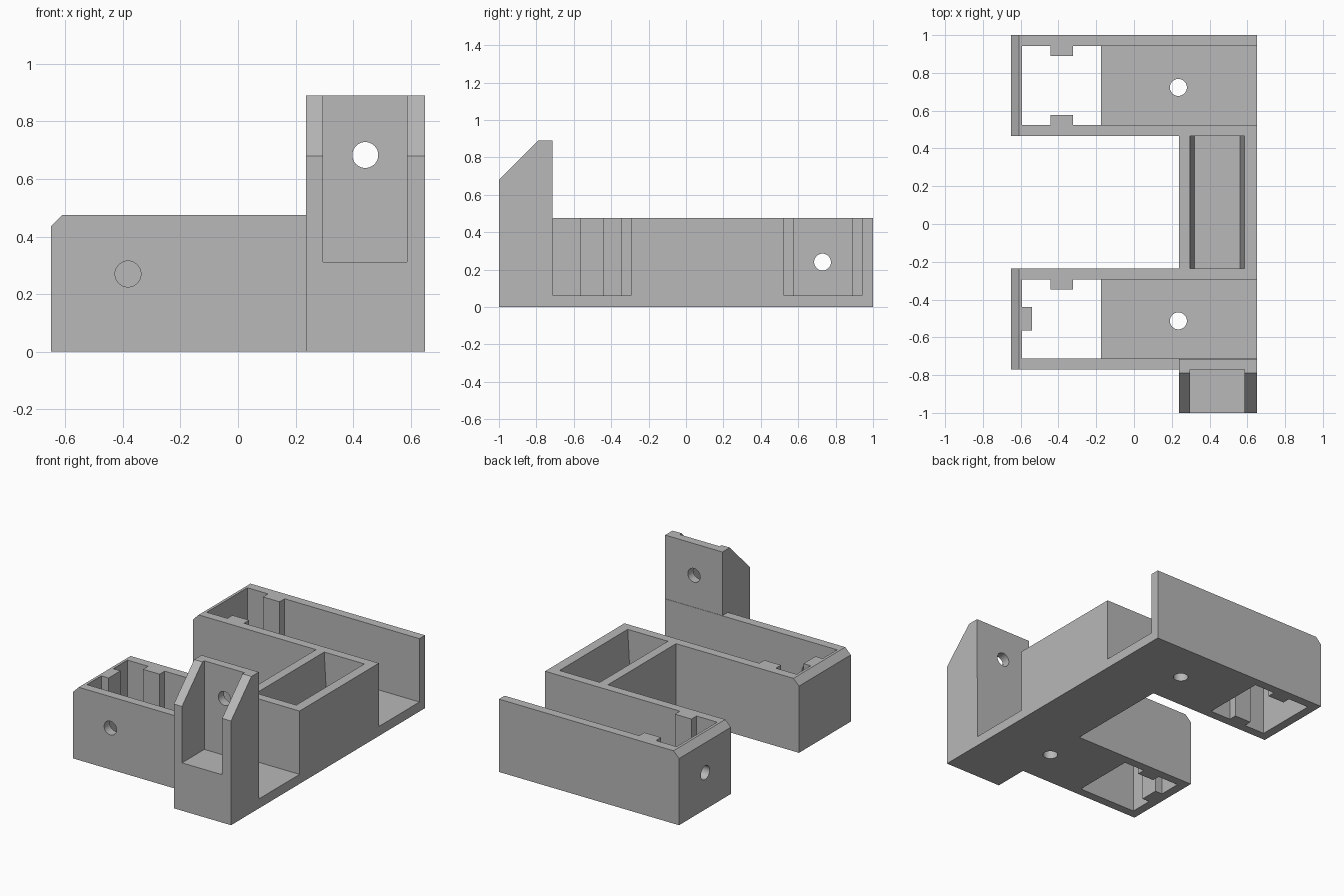
import bpy, bmesh
from math import radians
from mathutils import Vector, Matrix

cube = bpy.data.objects.get("Cube")
if cube:
    bpy.data.objects.remove(cube, do_unlink=True)

grey = bpy.data.materials.new("light_grey")
grey.use_nodes = True
colour = (0.48, 0.48, 0.48, 1)
grey.diffuse_color = colour
grey.node_tree.nodes["Principled BSDF"].inputs["Base Color"].default_value = colour


def make(name, bm):
    bmesh.ops.recalc_face_normals(bm, faces=bm.faces)
    mesh = bpy.data.meshes.new(name)
    bm.to_mesh(mesh)
    bm.free()
    mesh.materials.append(grey)
    ob = bpy.data.objects.new(name, mesh)
    bpy.context.collection.objects.link(ob)
    return ob


def prism(name, points, sweep):
    """Closed profile extruded along the sweep vector."""
    bm = bmesh.new()
    face = bm.faces.new([bm.verts.new(p) for p in points])
    new = bmesh.ops.extrude_face_region(bm, geom=[face])["geom"]
    verts = [v for v in new if isinstance(v, bmesh.types.BMVert)]
    bmesh.ops.translate(bm, verts=verts, vec=Vector(sweep))
    return make(name, bm)


def box(name, x, y, z):
    base = [(x[0], y[0], z[0]), (x[1], y[0], z[0]), (x[1], y[1], z[0]), (x[0], y[1], z[0])]
    return prism(name, base, (0, 0, z[1] - z[0]))


def drill(axis, centre, length=0.2, radius=0.045):
    turn = {"x": Matrix.Rotation(radians(90), 4, "Y"),
            "y": Matrix.Rotation(radians(90), 4, "X"),
            "z": Matrix.Identity(4)}[axis]
    bm = bmesh.new()
    bmesh.ops.create_cone(bm, cap_ends=True, segments=40, radius1=radius, radius2=radius,
                          depth=length, matrix=Matrix.Translation(centre) @ turn)
    return make("drill_cutter", bm)


def cut(ob, cutters):
    for cutter in cutters:
        mod = ob.modifiers.new("cut", "BOOLEAN")
        mod.operation, mod.solver, mod.object = "DIFFERENCE", "EXACT", cutter
        bpy.context.view_layer.objects.active = ob
        bpy.ops.object.modifier_apply(modifier=mod.name)
        bpy.data.objects.remove(cutter, do_unlink=True)
    bpy.ops.object.select_all(action="DESELECT")
    ob.select_set(True)
    bpy.ops.object.shade_smooth_by_angle(angle=radians(30))


LEFT, RIGHT, TOP, FLOOR, WALL = -0.65, 0.65, 0.475, 0.062, 0.058
INNER = LEFT + WALL          # inside of the arm end wall
SPINE = 0.237                # inner side of the spine


def arm(name, y0, y1, side_hole):
    """Open-ended trough with a bevelled tip and a window in its floor."""
    profile = [(LEFT, y0, 0), (RIGHT, y0, 0), (RIGHT, y0, TOP),
               (LEFT + 0.04, y0, TOP), (LEFT, y0, TOP - 0.04)]
    ob = prism(name, profile, (0, y1 - y0, 0))
    inside = (y0 + WALL, y1 - WALL)
    cut(ob, [box("trough_cutter", (INNER, RIGHT + 0.1), inside, (FLOOR, 1)),
             box("window_cutter", (INNER, -0.175), inside, (-0.1, 0.2)),
             drill("z", (0.235, (y0 + y1) / 2 - 0.01, 0)),
             side_hole])


# Two arms
front_y, rear_y = (-0.77, -0.236), (0.466, 1.0)
arm("front_arm", *front_y, drill("y", (-0.382, front_y[0], 0.27)))
arm("rear_arm", *rear_y, drill("x", (LEFT, 0.73, 0.24)))

# Guide ribs inside the arms
rib_x, rib = (-0.443, -0.323), 0.052
for name, edge in (("front_arm_rib", front_y[1] - WALL), ("rear_arm_outer_rib", rear_y[1] - WALL)):
    box(name, rib_x, (edge - rib, edge), (0, TOP))
edge = rear_y[0] + WALL
box("rear_arm_inner_rib", rib_x, (edge, edge + rib), (0, TOP))
box("front_arm_end_rib", (INNER, INNER + rib), (-0.563, -0.44), (0, TOP))

# Spine with a tapered pocket between the arms
y0, y1 = front_y[1], rear_y[0]
box("spine_floor", (SPINE, RIGHT), (y0, y1), (0, FLOOR))
for name, outer, top, foot in (("spine_inner_wall", SPINE, 0.296, 0.32),
                               ("spine_outer_wall", RIGHT, 0.586, 0.562)):
    prism(name, [(outer, y0, FLOOR), (foot, y0, FLOOR), (top, y0, TOP), (outer, y0, TOP)],
          (0, y1 - y0, 0))

# Upright bracket with sloped cheeks, a recess and a bolt hole
back = -0.714
side = [(-1, 0), (-0.77, 0), (-0.77, TOP), (back, TOP), (back, 0.89), (-0.79, 0.89), (-1, 0.68)]
bracket = prism("upright_bracket", [(SPINE, y, z) for y, z in side], (RIGHT - SPINE, 0, 0))
cut(bracket, [box("recess_cutter", (0.296, 0.586), (-1.1, -0.77), (0.312, 1)),
              drill("y", (0.442, -0.74, 0.683))])
